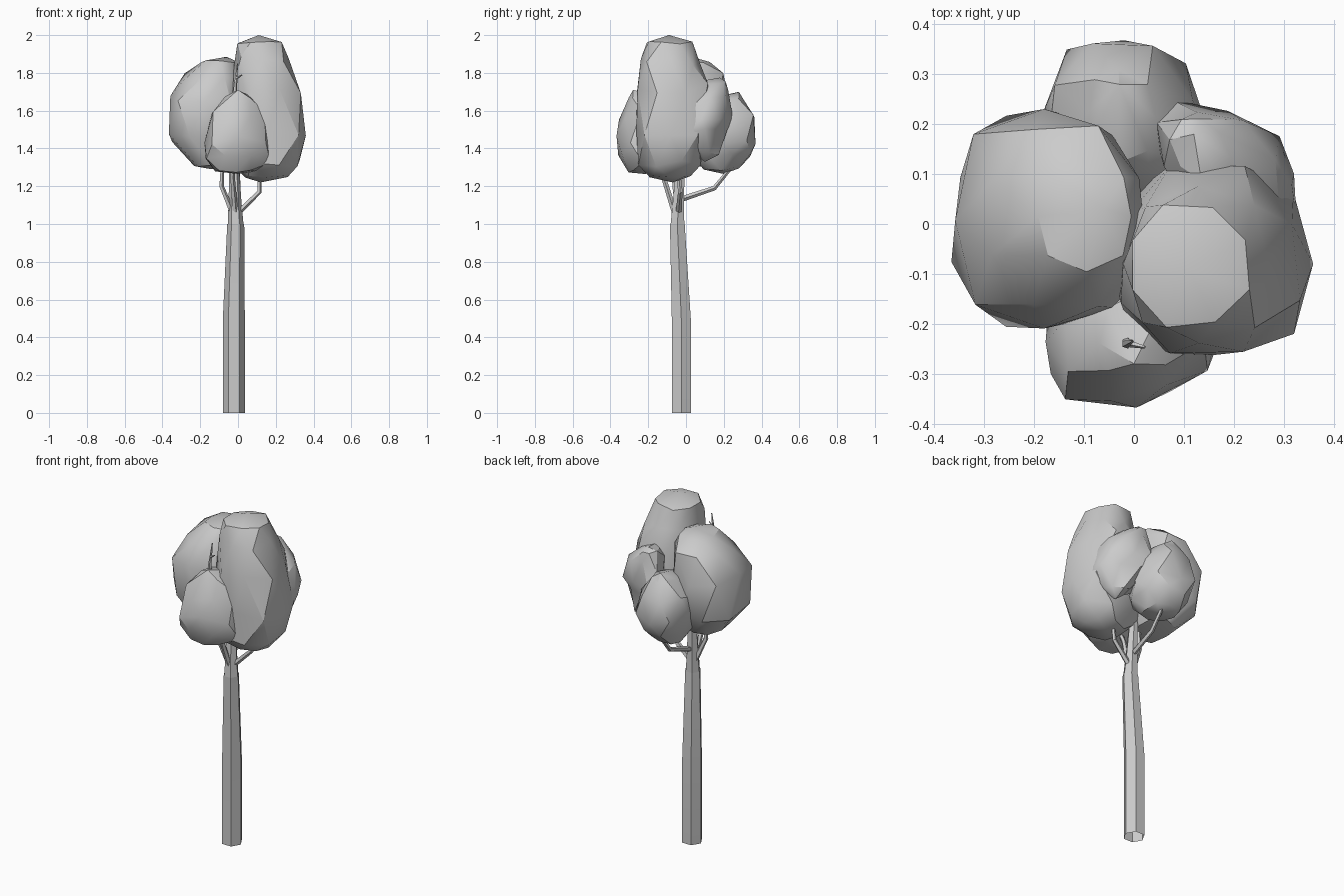
import bpy, bmesh, math, random
from mathutils import Vector

if "Cube" in bpy.data.objects:
    bpy.data.objects.remove(bpy.data.objects["Cube"])

random.seed(4)


def finish(bm, name, angle):
    bmesh.ops.recalc_face_normals(bm, faces=bm.faces)
    me = bpy.data.meshes.new(name)
    bm.to_mesh(me)
    bm.free()
    ob = bpy.data.objects.new(name, me)
    bpy.context.collection.objects.link(ob)
    bpy.ops.object.select_all(action='DESELECT')
    ob.select_set(True)
    bpy.context.view_layer.objects.active = ob
    bpy.ops.object.shade_smooth_by_angle(angle=math.radians(angle))
    return ob


def tube(name, path, sides, level=False):
    """Open tapered tube along points (x, y, z, radius)."""
    bm = bmesh.new()
    pts = [Vector(p[:3]) for p in path]
    rings = []
    for i, p in enumerate(pts):
        d = pts[min(i + 1, len(pts) - 1)] - pts[max(i - 1, 0)]
        q = Vector((0, 0, 1)).rotation_difference(Vector((0, 0, 1)) if level else d)
        ring = []
        for k in range(sides):
            a = 2 * math.pi * k / sides
            ring.append(bm.verts.new(p + q @ Vector((math.cos(a), math.sin(a), 0)) * path[i][3]))
        rings.append(ring)
    for lo, hi in zip(rings, rings[1:]):
        for k in range(sides):
            j = (k + 1) % sides
            bm.faces.new((lo[k], lo[j], hi[j], hi[k]))
    return finish(bm, name, 25)


def leaf_clump(name, bottom, levels, top, shear=0.0, jitter=0.012, sides=8):
    """Faceted clump: bottom point, twisted rings (z, xmin, xmax, ymin, ymax), top point."""
    bm = bmesh.new()
    rings = []
    for i, (z, x0, x1, y0, y1) in enumerate(levels):
        ring = []
        half = 0.5 * (i % 2)
        grow = 1 / math.cos(math.pi / sides) if half else 1
        for k in range(sides):
            a = 2 * math.pi * (k + half) / sides
            c, s = math.cos(a) * grow, math.sin(a) * grow
            g = 1 if half or k % 2 == 0 else 1.08
            dx = c * g * (x1 - x0) / 2 + random.uniform(-1, 0.7) * jitter * c
            dy = s * g * (y1 - y0) / 2 + random.uniform(-1, 0.7) * jitter * s
            dz = random.uniform(-1.5, 1.5) * jitter * (0.4 if i in (0, len(levels) - 1) else 1.5)
            ring.append(bm.verts.new(((x0 + x1) / 2 + dx, (y0 + y1) / 2 + dy + shear * dx, z + dz)))
        rings.append(ring)
    for i, (lo, hi) in enumerate(zip(rings, rings[1:])):
        for k in range(sides):
            j = (k + 1) % sides
            if i % 2 == 0:
                bm.faces.new((lo[k], lo[j], hi[k]))
                bm.faces.new((lo[j], hi[j], hi[k]))
            else:
                bm.faces.new((lo[k], hi[j], hi[k]))
                bm.faces.new((lo[k], lo[j], hi[j]))
    for ring, tip in ((rings[0], bottom), (rings[-1], top)):
        v = bm.verts.new(tip)
        for k in range(sides):
            bm.faces.new((ring[k], ring[(k + 1) % sides], v))
    return finish(bm, name, 30)


# Trunk
tube("trunk", [(-.022, -.025, 0, .058), (-.022, -.025, .5, .058), (-.012, -.046, 1, .045)], 6, True)
tube("upper_trunk", [(-.012, -.046, .98, .043), (-.016, -.04, 1.12, .034),
                     (-.02, -.03, 1.3, .026), (-.02, -.02, 1.45, .015)], 6, True)

# Branches
tube("left_branch", [(-.03, -.04, 1.06, .016), (-.088, -.06, 1.2, .013), (-.08, -.06, 1.36, .01)], 5)
tube("right_branch", [(.0, -.04, 1.06, .016), (.112, -.03, 1.17, .013), (.115, -.04, 1.28, .01)], 5)
tube("back_branch", [(-.015, -.03, 1.13, .016), (0, .15, 1.19, .013), (0, .24, 1.3, .01)], 5)
tube("front_branch", [(-.015, -.06, 1.06, .016), (-.03, -.12, 1.25, .013), (-.01, -.22, 1.5, .01),
                      (-.015, -.24, 1.72, .01), (-.003, -.235, 1.85, .003)], 5)
tube("twig", [(-.01, -.24, 1.77, .007), (.022, -.247, 1.79, .003)], 4)

# Foliage clumps
leaf_clump("right_foliage", (.12, -.07, 1.22),
           [(1.25, .03, .27, -.20, .02), (1.33, -.03, .32, -.255, .08),
            (1.48, -.05, .37, -.27, .11), (1.72, -.03, .325, -.265, .11),
            (1.86, -.02, .28, -.24, .08), (1.96, -.01, .23, -.20, .04)], (.11, -.09, 2.0))
leaf_clump("left_foliage", (-.14, 0, 1.29),
           [(1.31, -.23, -.04, -.13, .12), (1.46, -.36, 0, -.20, .21),
            (1.66, -.37, .01, -.215, .23), (1.78, -.29, .02, -.17, .20),
            (1.86, -.19, .0, -.09, .12)], (-.06, .03, 1.885))
leaf_clump("front_foliage", (0, -.22, 1.265),
           [(1.28, -.12, .10, -.31, -.13), (1.34, -.165, .17, -.35, -.06),
            (1.44, -.175, .185, -.36, -.04), (1.57, -.13, .15, -.345, -.08),
            (1.67, -.07, .08, -.31, -.14)], (0, -.28, 1.71), 0.2)
leaf_clump("back_foliage", (-.02, .2, 1.265),
           [(1.29, -.11, .07, .10, .29), (1.35, -.15, .12, .05, .345),
            (1.44, -.18, .14, .04, .375), (1.56, -.17, .12, .04, .36),
            (1.66, -.10, .04, .13, .31)], (-.03, .28, 1.7), -0.1)
leaf_clump("back_right_foliage", (.21, .1, 1.33),
           [(1.37, .15, .28, .04, .16), (1.46, .07, .32, .0, .20),
            (1.58, .04, .335, .0, .235), (1.68, .05, .29, .02, .23),
            (1.75, .07, .20, .08, .22)], (.12, .18, 1.775), -0.3, 0.02)
